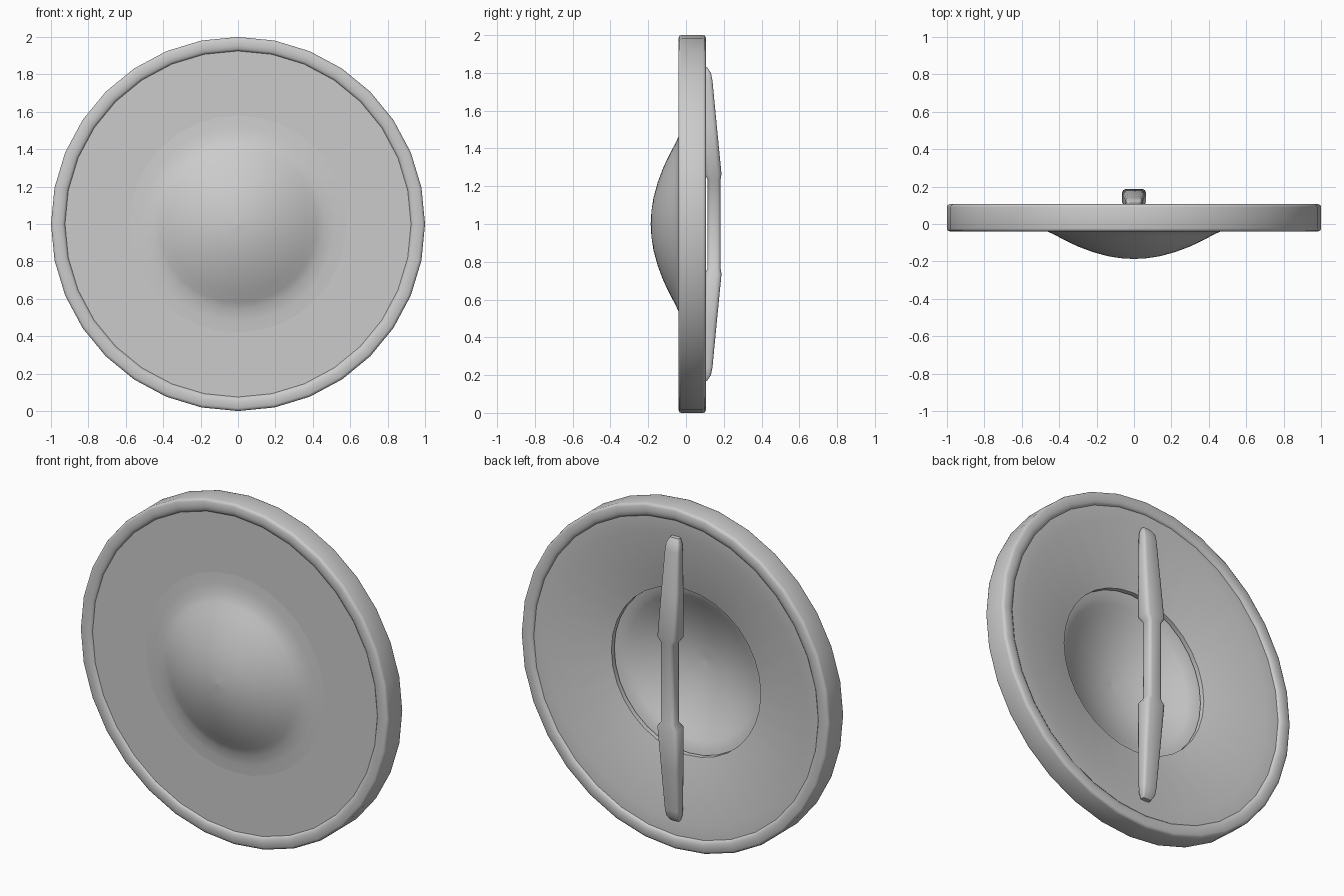
import bpy, bmesh, math

if "Cube" in bpy.data.objects:
    bpy.data.objects.remove(bpy.data.objects["Cube"])

SIDES = 32


def finish(name, bm, angle):
    bmesh.ops.remove_doubles(bm, verts=bm.verts, dist=1e-5)
    bmesh.ops.recalc_face_normals(bm, faces=bm.faces)
    mesh = bpy.data.meshes.new(name)
    bm.to_mesh(mesh)
    bm.free()
    obj = bpy.data.objects.new(name, mesh)
    bpy.context.collection.objects.link(obj)
    bpy.ops.object.select_all(action='DESELECT')
    bpy.context.view_layer.objects.active = obj
    obj.select_set(True)
    bpy.ops.object.shade_smooth_by_angle(angle=math.radians(angle))
    return obj


def skin(bm, rings, wrap):
    """Join successive closed rings of points with quads."""
    loops = [[bm.verts.new(p) for p in r] for r in rings]
    pairs = list(zip(loops, loops[1:]))
    if wrap:
        pairs.append((loops[-1], loops[0]))
    for a, b in pairs:
        n = len(a)
        for i in range(n):
            j = (i + 1) % n
            bm.faces.new((a[i], a[j], b[j], b[i]))
    return loops


def lathe(name, profile, closed=True, angle=40):
    """Spin (radius, y) points around the shield's axis at z = 1."""
    bm = bmesh.new()
    turns = [2 * math.pi * i / SIDES for i in range(SIDES)]
    rings = [[(r * math.sin(t), y, 1 + r * math.cos(t)) for t in turns]
             for r, y in profile]
    skin(bm, rings, closed)
    bmesh.ops.dissolve_degenerate(bm, dist=1e-6, edges=bm.edges)
    return finish(name, bm, angle)


# Rounded outer rim
lathe("rim", [(0.925, -0.028), (0.937, -0.037), (0.955, -0.04), (0.985, -0.04),
              (0.997, -0.034), (1.0, -0.024), (1.0, 0.09), (0.997, 0.1),
              (0.985, 0.106), (0.955, 0.106), (0.937, 0.103), (0.925, 0.094)],
      angle=60)

# Board: flat front, dished back, round opening behind the boss
lathe("board", [(0.94, -0.028), (0.485, -0.028), (0.485, 0.0),
                (0.845, 0.09), (0.94, 0.09)], angle=20)

# Domed boss with a shallow flange, open at the back
boss = [(0.58, -0.029), (0.52, -0.033), (0.46, -0.041), (0.42, -0.06),
        (0.37, -0.087), (0.30, -0.12), (0.22, -0.15), (0.14, -0.172),
        (0.07, -0.183), (0.0001, -0.187)]
lathe("boss", boss, closed=False, angle=60)


# Vertical handle: thick tapered ends and a slimmer grip
def section(z, hw, y0, y1):
    c = min(hw, (y1 - y0) / 2) * 0.5
    pts = []
    for cx, cy, start in ((hw - c, y1 - c, 0), (-hw + c, y1 - c, 90),
                          (-hw + c, y0 + c, 180), (hw - c, y0 + c, 270)):
        for k in range(3):
            t = math.radians(start + 45 * k)
            pts.append((cx + c * math.cos(t), cy + c * math.sin(t), z))
    return pts


half = [(0.0, 0.043, 0.115, 0.183), (0.235, 0.043, 0.115, 0.183),
        (0.265, 0.065, 0.098, 0.188), (0.52, 0.056, 0.09, 0.163),
        (0.76, 0.046, 0.085, 0.14), (0.80, 0.042, 0.085, 0.132),
        (0.83, 0.028, 0.086, 0.112)]
stations = [(-d, *s) for d, *s in reversed(half[1:])] + half
bm = bmesh.new()
loops = skin(bm, [section(1 + d, *s) for d, *s in stations], False)
bm.faces.new(loops[0])
bm.faces.new(loops[-1])
finish("handle", bm, 50)
